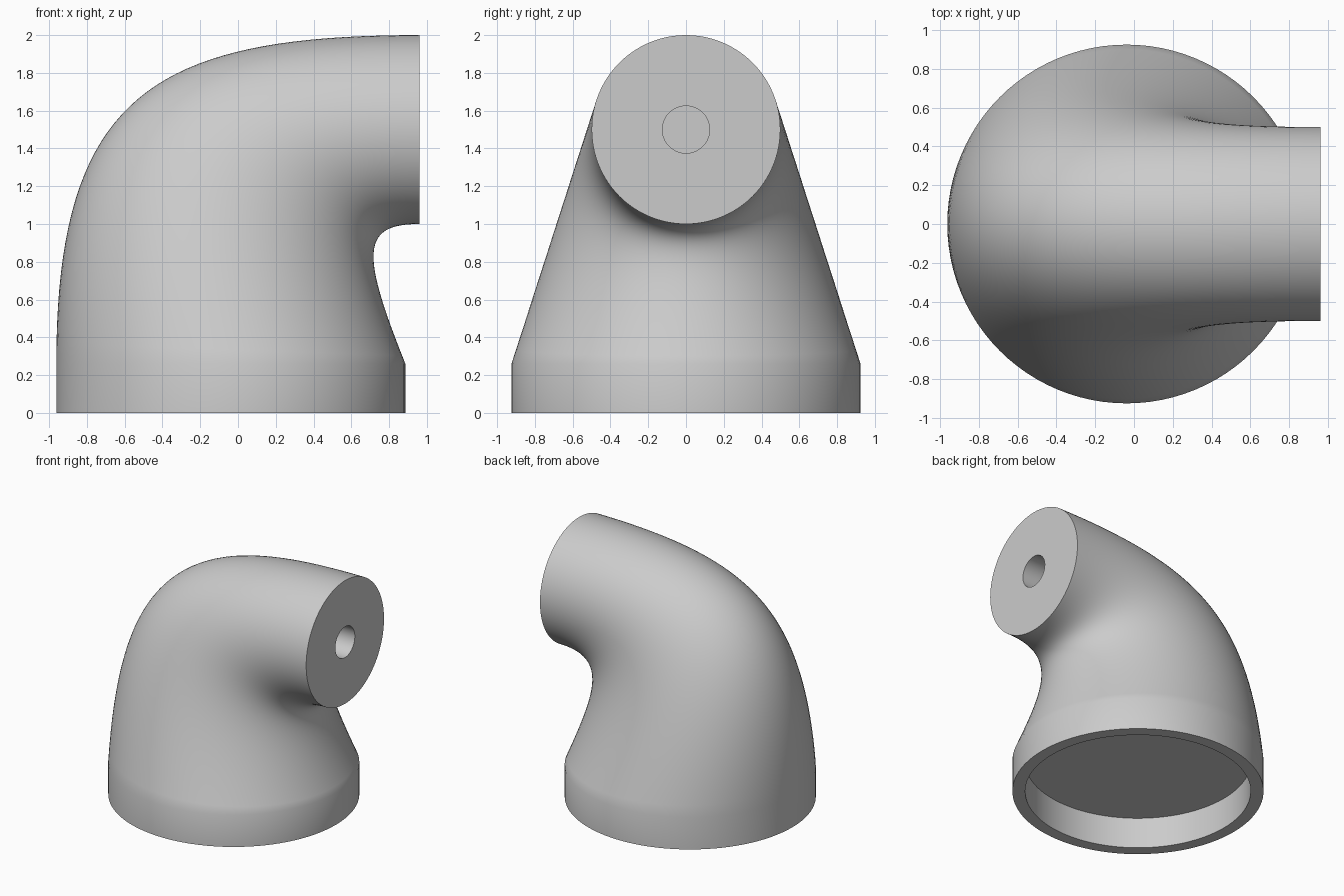
import bpy, bmesh, math
from mathutils import Vector

cube = bpy.data.objects.get("Cube")
if cube:
    bpy.data.objects.remove(cube, do_unlink=True)

SEGMENTS, STEPS = 96, 40
BASE_X, BASE_R, COLLAR = -0.038, 0.924, 0.26
END_X, END_Z, END_R = 0.962, 1.5, 0.5
TAPER = 0.322          # side slope of the body seen end-on

grey = bpy.data.materials.new("grey")
grey.use_nodes = True
grey.diffuse_color = (0.6, 0.6, 0.6, 1)
grey.node_tree.nodes["Principled BSDF"].inputs["Base Color"].default_value = (0.6, 0.6, 0.6, 1)


def bezier(points, t):
    a, b, c, d = (Vector((x, 0, z)) for x, z in points)
    s = 1 - t
    return a * s**3 + b * 3 * s * s * t + c * 3 * s * t * t + d * t**3


def flat_ring(z, r):
    return Vector((BASE_X - r, 0, z)), Vector((BASE_X + r, 0, z)), r


def end_ring(x, r):
    return Vector((x, 0, END_Z + r)), Vector((x, 0, END_Z - r)), r


# Outer and inner bend lines
outer = [(BASE_X - BASE_R, COLLAR), (BASE_X - BASE_R, 1.68), (-0.45, 2), (END_X, 2)]
inner = [(BASE_X + BASE_R, COLLAR), (0.65, 0.85), (0.65, 1), (END_X, 1)]

# Base socket and collar
rings = [flat_ring(0.25, 0.83), flat_ring(0, 0.83), flat_ring(0, BASE_R)]

# Tapering bend
for i in range(STEPS + 1):
    p, q = bezier(outer, i / STEPS), bezier(inner, i / STEPS)
    reach = BASE_R - TAPER * ((p.z + q.z) / 2 - COLLAR)
    half_height = (p.z - q.z) / 2
    rings.append((p, q, math.sqrt(reach**2 - (TAPER * half_height)**2)))

# End face and blind hole
rings += [end_ring(END_X, 0.125), end_ring(END_X - 0.4, 0.125)]

bm = bmesh.new()
loops = []
for p, q, width in rings:
    centre, axis = (p + q) / 2, (p - q) / 2
    angles = [math.tau * k / SEGMENTS for k in range(SEGMENTS)]
    loops.append([bm.verts.new(centre + axis * math.cos(a) + Vector((0, width * math.sin(a), 0)))
                  for a in angles])
for lower, upper in zip(loops, loops[1:]):
    for k in range(SEGMENTS):
        n = (k + 1) % SEGMENTS
        bm.faces.new((lower[k], lower[n], upper[n], upper[k]))
bm.faces.new(loops[0])
bm.faces.new(loops[-1])
bmesh.ops.recalc_face_normals(bm, faces=bm.faces)

mesh = bpy.data.meshes.new("elbow_body")
bm.to_mesh(mesh)
bm.free()
mesh.materials.append(grey)
body = bpy.data.objects.new("elbow_body", mesh)
bpy.context.collection.objects.link(body)
bpy.ops.object.select_all(action="DESELECT")
body.select_set(True)
bpy.context.view_layer.objects.active = body
bpy.ops.object.shade_smooth_by_angle(angle=math.radians(35))
